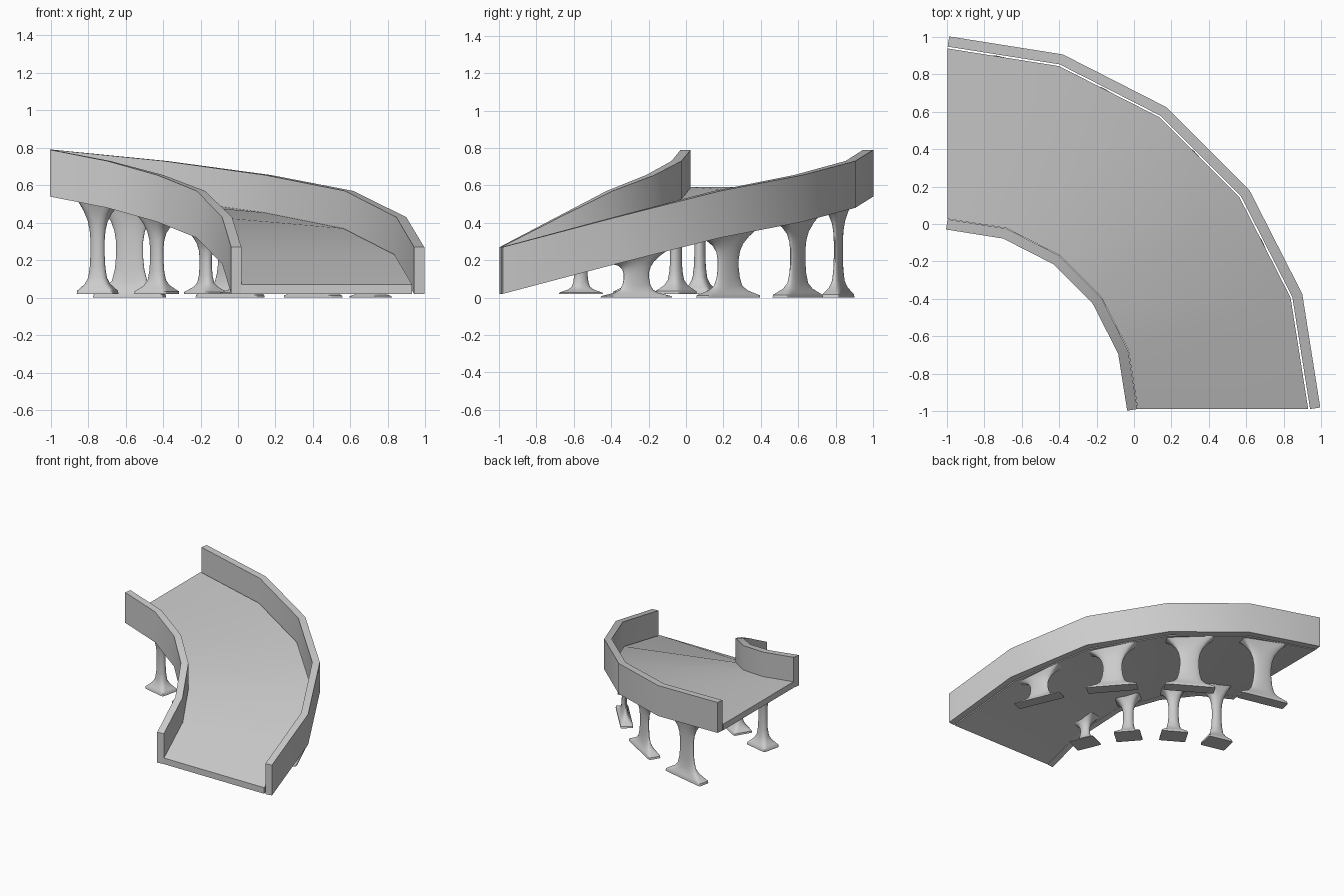
import bpy, bmesh
from math import sin, cos, radians, degrees, atan2, copysign, pi

if "Cube" in bpy.data.objects:
    bpy.data.objects.remove(bpy.data.objects["Cube"])

CX, CY = -0.995, -0.988                         # centre of the quarter turn
RISE = [0.02, 0.18, 0.32, 0.405, 0.48, 0.54]    # underside height every 18 degrees
STEP = 18


def underside(deg):
    f = deg / STEP
    i = min(max(int(f), 0), 4)
    return RISE[i] + (RISE[i + 1] - RISE[i]) * (f - i)


def loft(name, rings):
    """Skin closed rings of points into a capped solid."""
    bm = bmesh.new()
    vs = [[bm.verts.new(p) for p in ring] for ring in rings]
    n = len(vs[0])
    for a, b in zip(vs, vs[1:]):
        for i in range(n):
            j = (i + 1) % n
            bm.faces.new((a[i], a[j], b[j], b[i]))
    bm.faces.new(vs[0][::-1])
    bm.faces.new(vs[-1])
    bmesh.ops.recalc_face_normals(bm, faces=bm.faces)
    me = bpy.data.meshes.new(name)
    bm.to_mesh(me)
    bm.free()
    ob = bpy.data.objects.new(name, me)
    bpy.context.collection.objects.link(ob)
    bpy.ops.object.select_all(action='DESELECT')
    ob.select_set(True)
    bpy.context.view_layer.objects.active = ob
    bpy.ops.object.shade_smooth_by_angle(angle=radians(35))
    return ob


def sweep(name, radius, offset, height, square_ends):
    """Sweep a rectangle round the turn; square_ends cuts ends across the first and last chord."""
    rings = []
    for k, z in enumerate(RISE):
        a = radians(k * STEP)
        half = radians(STEP / 2)
        d, n = offset / cos(half), a
        if square_ends and k in (0, 5):
            d, n = offset, a + (half if k == 0 else -half)
        elif not square_ends:
            d = offset
        x0, y0 = CX + radius * cos(a), CY + radius * sin(a)
        x1, y1 = x0 + d * cos(n), y0 + d * sin(n)
        rings.append([(x0, y0, z), (x1, y1, z), (x1, y1, z + height), (x0, y0, z + height)])
    return loft(name, rings)


# Sloping deck and the two parapets
sweep("ramp_deck", 1.015, 0.91, 0.05, False)
sweep("outer_parapet", 1.935, 0.055, 0.25, True)
sweep("inner_parapet", 1.013, -0.055, 0.25, True)

# Pillar profile: height fraction, width fraction, squareness exponent
PROFILE = [(0, 1, .12), (.035, .98, .12), (.065, .86, .3), (.11, .66, .55), (.18, .5, .85),
           (.3, .42, 1), (.45, .38, 1), (.58, .38, 1), (.7, .43, 1), (.8, .53, .85),
           (.89, .7, .55), (.96, .88, .3), (1, 1, .15)]


def pillar(name, deg, radius, tangent, radial, base):
    """Flared column, rectangular at both ends and round at the waist, cut to the deck slope."""
    a = radians(deg)
    rings = []
    for t, s, e in PROFILE:
        ring = []
        for i in range(32):
            p = 2 * pi * (i + 0.5) / 32
            u = copysign(abs(cos(p)) ** e, cos(p)) * s * radial / 2
            v = copysign(abs(sin(p)) ** e, sin(p)) * s * tangent / 2
            dx = (radius + u) * cos(a) - v * sin(a)
            dy = (radius + u) * sin(a) + v * cos(a)
            top = underside(degrees(atan2(dy, dx))) + 0.008
            mid = underside(deg) + 0.008
            z = base + (mid - base) * t + (top - mid) * t ** 3
            ring.append((CX + dx, CY + dy, z))
        rings.append(ring)
    return loft(name, rings)


# Two rows of four pillars
for k in range(4):
    ang = 23 + STEP * k
    pillar(f"outer_pillar_{k + 1}", ang, 1.85, 0.385, 0.095, 0.0)
    pillar(f"inner_pillar_{k + 1}", ang, 1.09, 0.20, 0.15, 0.02)
